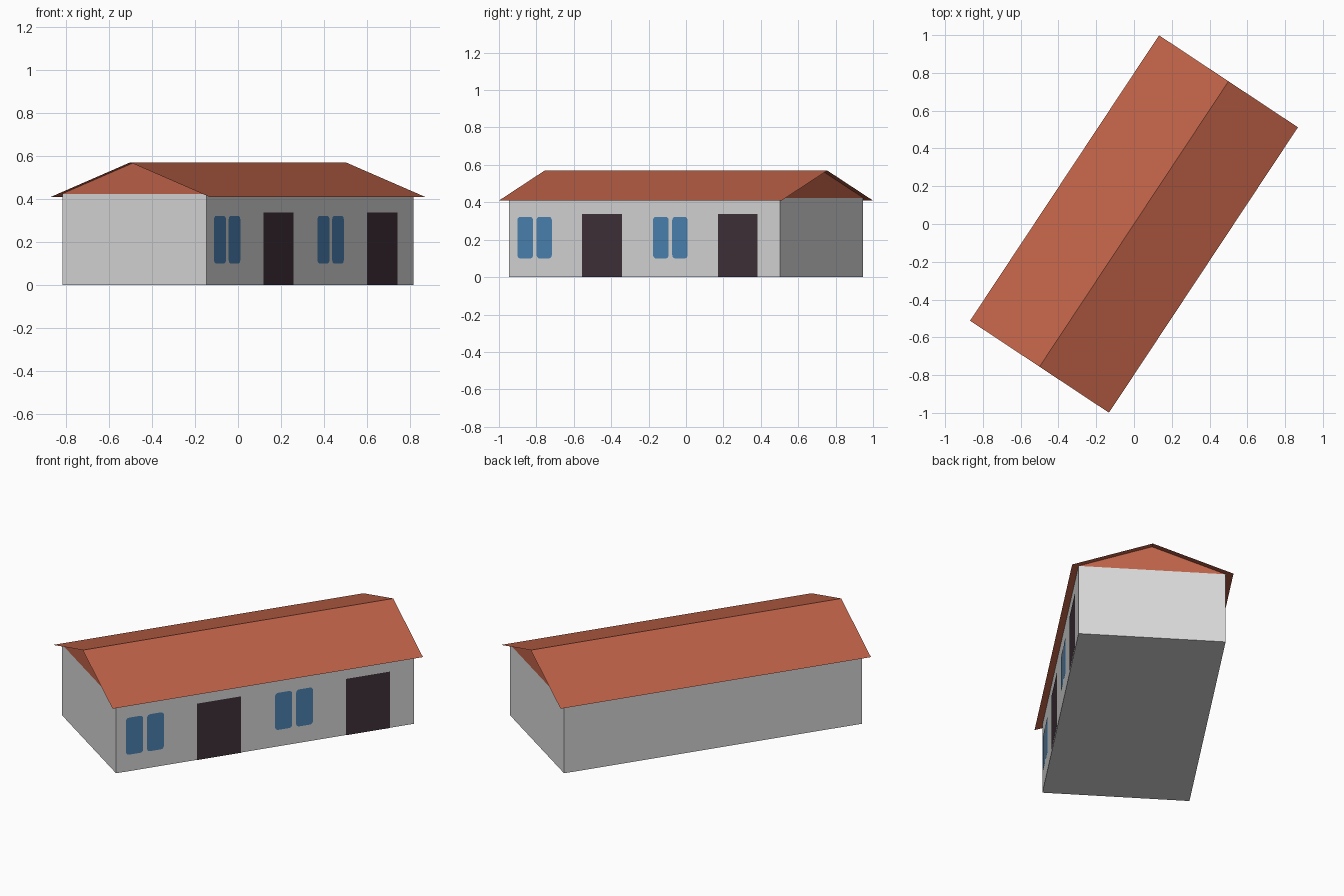
import bpy, bmesh, math
from mathutils import Matrix

if "Cube" in bpy.data.objects:
    bpy.data.objects.remove(bpy.data.objects["Cube"])

ROT = Matrix.Rotation(math.atan2(1.51, 1.0), 4, 'Z')  # local x runs along the ridge
L, W = 0.87, 0.402             # half length and half width of the walls
RL, RW = 0.906, 0.441          # half length and half width of the roof
EAVE, RIDGE = 0.41, 0.57
WALL_TOP = RIDGE - (RIDGE - EAVE) * W / RW


def srgb(hexcode):
    vals = [int(hexcode[i:i + 2], 16) / 255 for i in (0, 2, 4)]
    return [c / 12.92 if c <= 0.04045 else ((c + 0.055) / 1.055) ** 2.4 for c in vals] + [1]


def material(name, hexcode):
    m = bpy.data.materials.new(name)
    m.diffuse_color = srgb(hexcode)
    m.use_nodes = True
    m.node_tree.nodes["Principled BSDF"].inputs["Base Color"].default_value = m.diffuse_color
    return m


wall_mat = material("pale_grey_wall", "D9D9D9")
roof_mat = material("terracotta", "BF6248")
glass_mat = material("blue_glass", "4C84B4")
door_mat = material("dark_brown_door", "41313A")


def make(name, verts, faces, mat):
    me = bpy.data.meshes.new(name)
    me.from_pydata(verts, [], faces)
    me.transform(ROT)
    me.materials.append(mat)
    ob = bpy.data.objects.new(name, me)
    bpy.context.collection.objects.link(ob)
    return ob


# Walls and floor
base = [(-L, -W), (L, -W), (L, W), (-L, W)]
make("walls", [(x, y, 0) for x, y in base] + [(x, y, WALL_TOP) for x, y in base],
     [(3, 2, 1, 0)] + [(i, (i + 1) % 4, (i + 1) % 4 + 4, i + 4) for i in range(4)], wall_mat)

# Terracotta gable triangles at both ends
for name, s in (("front_gable", -1), ("back_gable", 1)):
    make(name, [(s * L, -s * W, WALL_TOP), (s * L, s * W, WALL_TOP), (s * L, 0, RIDGE)],
         [(0, 1, 2)], roof_mat)

# Thin overhanging roof: two slopes meeting at the ridge
profile = [(-RW, EAVE), (0, RIDGE), (RW, EAVE)]
make("roof", [(x, y, z) for x in (-RL, RL) for y, z in profile],
     [(0, 3, 4, 1), (1, 4, 5, 2)], roof_mat)


# Flat plates on the entrance side (local -y), optionally with rounded corners
def plate(name, x0, x1, z0, z1, mat, r=0.0):
    pts = []
    for cx, cz, a in ((x1 - r, z0 + r, -90), (x1 - r, z1 - r, 0),
                      (x0 + r, z1 - r, 90), (x0 + r, z0 + r, 180)):
        for k in range(5 if r else 1):
            t = math.radians(a + 22.5 * k)
            pts.append((cx + r * math.cos(t), -W - 0.003, cz + r * math.sin(t)))
    make(name, pts, [tuple(range(len(pts)))], mat)


for n, off in enumerate((0, L), 1):
    plate(f"window_{n}_left", off - 0.813, off - 0.713, 0.10, 0.322, glass_mat, 0.018)
    plate(f"window_{n}_right", off - 0.690, off - 0.592, 0.10, 0.322, glass_mat, 0.018)
    plate(f"door_{n}", off - 0.398, off - 0.143, 0.0, 0.338, door_mat)
